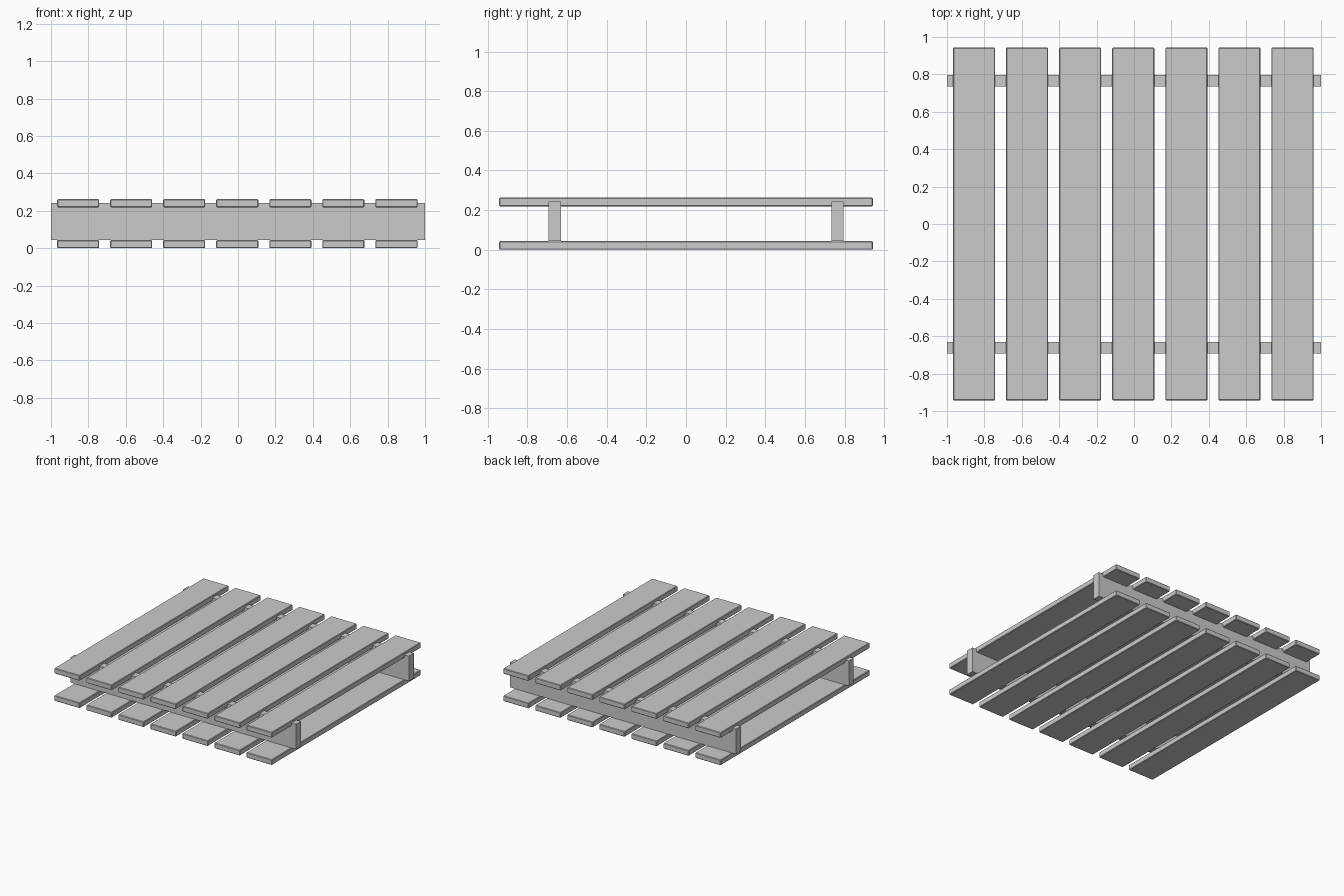
import bpy

if "Cube" in bpy.data.objects:
    bpy.data.objects.remove(bpy.data.objects["Cube"])


def box(name, x, y, z, bevel=0.0):
    """Box spanning the (min, max) ranges on each axis."""
    spans = (x, y, z)
    bpy.ops.mesh.primitive_cube_add(size=1, location=[(a + b) / 2 for a, b in spans])
    ob = bpy.context.object
    ob.name = name
    ob.scale = [b - a for a, b in spans]
    bpy.ops.object.transform_apply(location=False, rotation=False, scale=True)
    if bevel:
        mod = ob.modifiers.new("soft_edge", 'BEVEL')
        mod.width = bevel
        mod.segments = 1
    return ob


SLATS, PITCH, FIRST, WIDTH = 7, 0.2837, -0.855, 0.225

# Top and bottom decks of slats running front to back
for deck, z in (("bottom", (0.0, 0.043)), ("top", (0.219, 0.262))):
    for i in range(SLATS):
        cx = FIRST + i * PITCH
        box(f"{deck}_slat_{i + 1}", (cx - WIDTH / 2, cx + WIDTH / 2),
            (-0.943, 0.943), z, bevel=0.004)

# Upright crossbeams joining the decks
for name, y in (("front_beam", (-0.693, -0.632)), ("back_beam", (0.735, 0.796))):
    box(name, (-1.0, 1.0), y, (0.043, 0.243))
